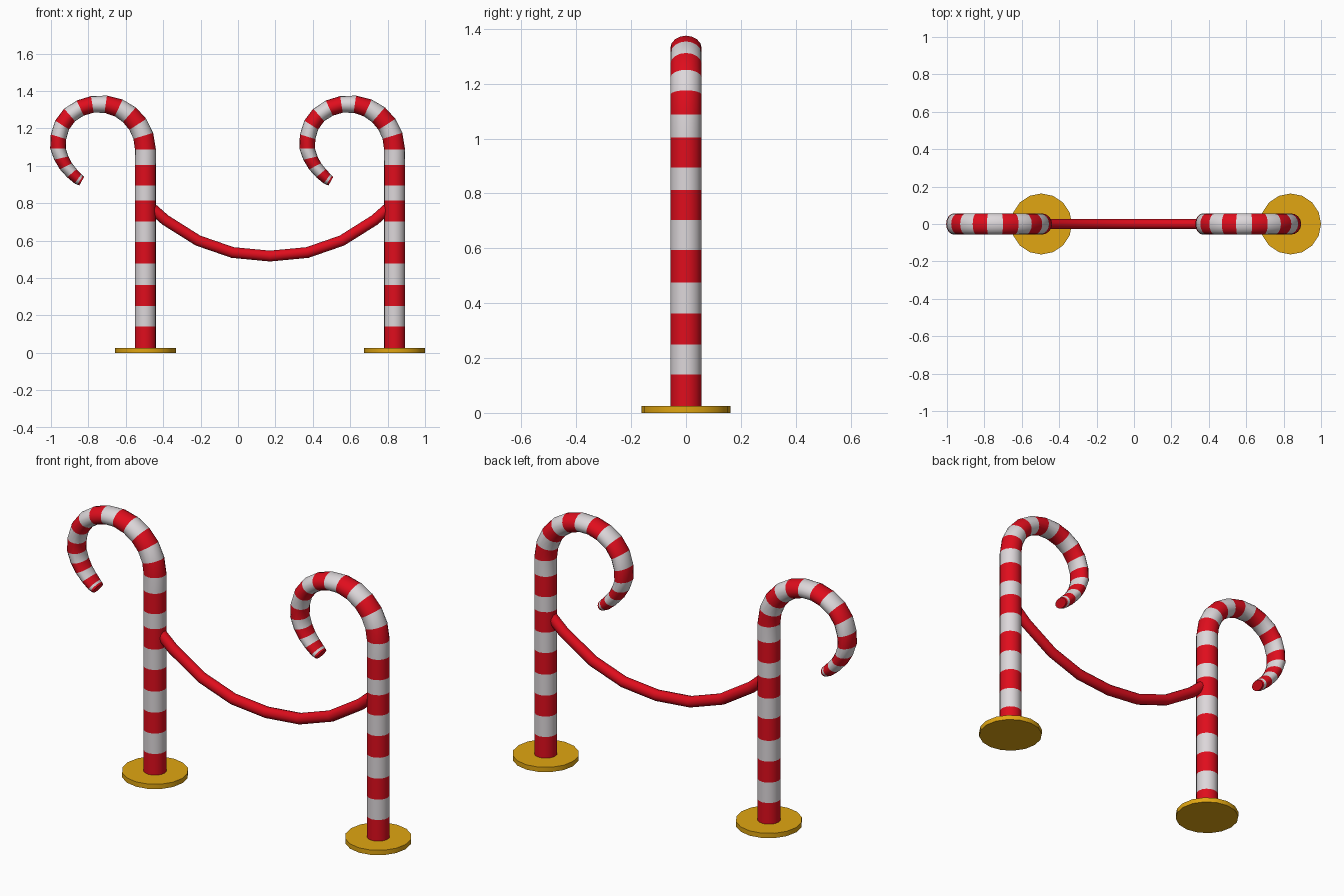
import bpy, bmesh
from math import sin, cos, pi, radians
from mathutils import Vector

if "Cube" in bpy.data.objects:
    bpy.data.objects.remove(bpy.data.objects["Cube"])

POLES = {"left": -0.495, "right": 0.837}
SIDES = 16


def material(name, rgb):
    m = bpy.data.materials.new(name)
    m.diffuse_color = (*rgb, 1)
    m.use_nodes = True
    m.node_tree.nodes["Principled BSDF"].inputs["Base Color"].default_value = m.diffuse_color
    return m


RED = material("red", (0.74, 0.004, 0.012))
WHITE = material("white", (0.72, 0.68, 0.70))
GOLD = material("gold", (0.75, 0.38, 0.006))


def lerp(table, t):
    for (a, va), (b, vb) in zip(table, table[1:]):
        if t <= b:
            return va + (vb - va) * (t - a) / (b - a)
    return table[-1][1]


def tube(name, rings, mats, sides, angle=50):
    """Rings are (centre, in-plane axis, in-plane radius, depth radius); materials alternate."""
    bm = bmesh.new()
    loops = []
    for c, axis, r, d in rings:
        loops.append([bm.verts.new(c + axis * r * cos(2 * pi * i / sides)
                                   + Vector((0, d * sin(2 * pi * i / sides), 0)))
                      for i in range(sides)])
    for k, (a, b) in enumerate(zip(loops, loops[1:])):
        for i in range(sides):
            j = (i + 1) % sides
            bm.faces.new((a[i], a[j], b[j], b[i])).material_index = k % len(mats)
    bm.faces.new(loops[0])
    bm.faces.new(loops[-1]).material_index = 0
    bmesh.ops.recalc_face_normals(bm, faces=bm.faces[:])
    me = bpy.data.meshes.new(name)
    bm.to_mesh(me)
    bm.free()
    for m in mats:
        me.materials.append(m)
    ob = bpy.data.objects.new(name, me)
    bpy.context.collection.objects.link(ob)
    bpy.ops.object.select_all(action='DESELECT')
    ob.select_set(True)
    bpy.context.view_layer.objects.active = ob
    bpy.ops.object.shade_smooth_by_angle(angle=radians(angle))
    return ob


X = Vector((1, 0, 0))

# Stripe edges: heights on the pole, then angles round the hook
HEIGHTS = [0.01, 0.14, 0.25, 0.363, 0.476, 0.593, 0.703, 0.813, 0.894, 1.004]
ANGLES = [0, 17, 33, 49, 65, 82, 99, 115, 131, 147, 163, 179, 193, 207, 221, 234, 238, 241]
PATH_R = [(0, .246), (90, .243), (140, .243), (155, .232), (177, .223),
          (197, .206), (218, .195), (241, .195)]
WIDTH = [(0, .056), (20, .055), (45, .053), (90, .045), (150, .044),
         (180, .042), (197, .038), (234, .031), (241, .026)]
DEPTH = [(0, .057), (185, .057), (234, .046), (241, .040)]

for side, px in POLES.items():
    # Striped cane with curled hook
    rings = [(Vector((px, 0, z)), X, .057, .057) for z in HEIGHTS]
    hub = Vector((px - .246, 0, 1.088))
    for deg in ANGLES:
        a = radians(deg)
        out = Vector((cos(a), 0, sin(a)))
        rings.append((hub + out * lerp(PATH_R, deg), out, lerp(WIDTH, deg), lerp(DEPTH, deg)))
    tube(side + "_striped_cane", rings, [RED, WHITE], SIDES)
    # Round foot plate
    tube(side + "_foot_plate", [(Vector((px, 0, z)), X, .163, .163) for z in (0, .026)],
         [GOLD], SIDES)

# Sagging rope between the canes
half = [(.20, .536), (.385, .60), (.56, .71), (.645, .785)]
pts = [(-x, z) for x, z in reversed(half)] + [(0, .517)] + half
mid = sum(POLES.values()) / 2
path = [Vector((mid + x, 0, z)) for x, z in pts]
rings = []
for i, p in enumerate(path):
    t = (path[min(i + 1, len(path) - 1)] - path[max(i - 1, 0)]).normalized()
    rings.append((p, Vector((-t.z, 0, t.x)), .029, .028))
tube("rope", rings, [RED], 12)
